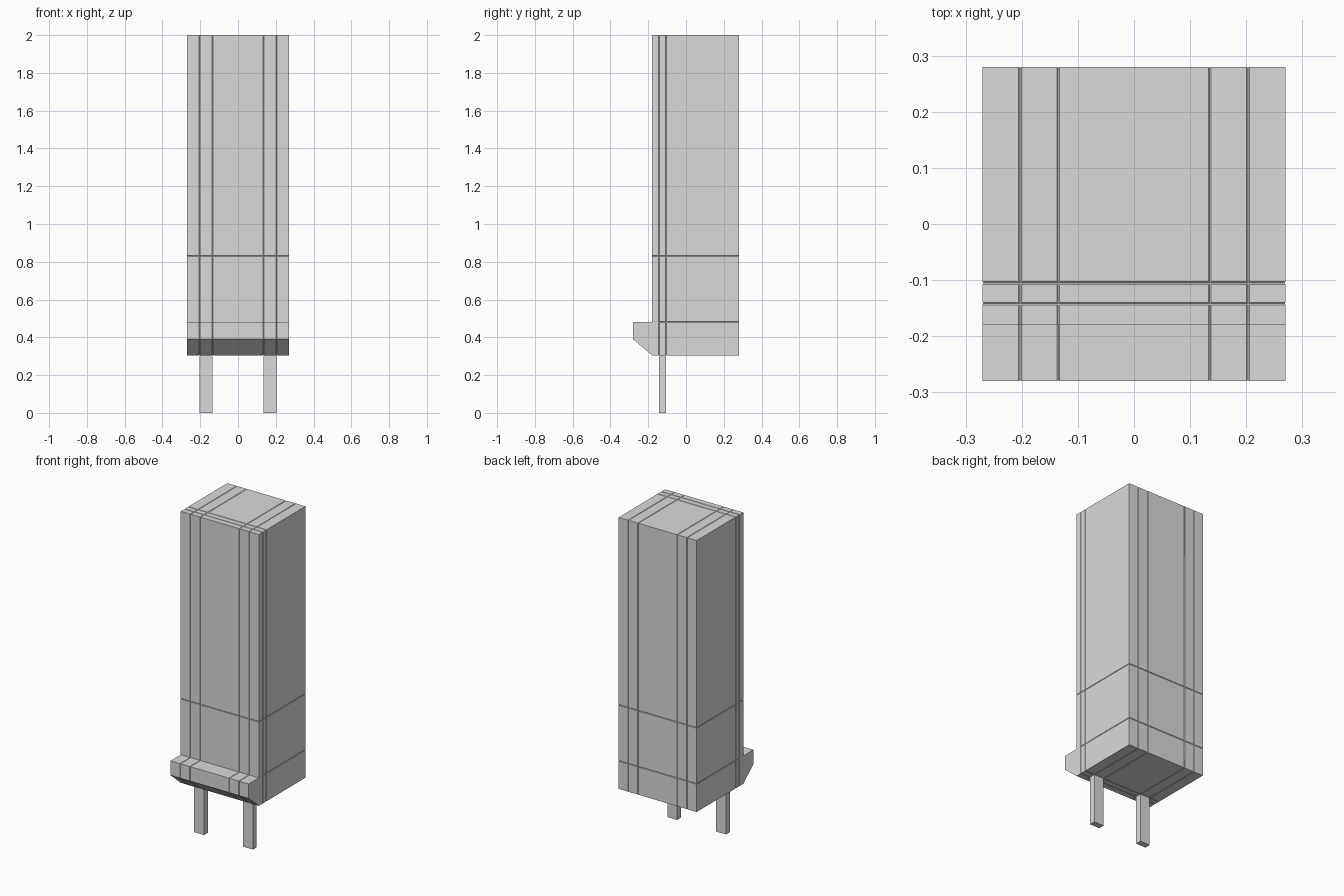
import bpy, bmesh
from mathutils import Vector

cube = bpy.data.objects.get("Cube")
if cube:
    bpy.data.objects.remove(cube, do_unlink=True)

grey = bpy.data.materials.new("light grey")
grey.use_nodes = True
grey.diffuse_color = (0.7, 0.7, 0.7, 1)
grey.node_tree.nodes["Principled BSDF"].inputs["Base Color"].default_value = (0.7, 0.7, 0.7, 1)


def finish(name, bm):
    bmesh.ops.recalc_face_normals(bm, faces=bm.faces)
    mesh = bpy.data.meshes.new(name)
    bm.to_mesh(mesh)
    bm.free()
    mesh.materials.append(grey)
    obj = bpy.data.objects.new(name, mesh)
    bpy.context.collection.objects.link(obj)


HALF_X, BASE, LIP_TOP, FRONT = 0.27, 0.305, 0.48, -0.18
LEG_X, LEG_Y = (0.135, 0.203), (-0.142, -0.105)
SEAM, DEPTH = 0.0025, 0.0025  # half width and depth of a groove

# Body with the front lip: side profile (y, z) extruded across x
profile = [(FRONT, BASE), (0.28, BASE), (0.28, 2), (FRONT, 2),
           (FRONT, LIP_TOP), (-0.28, LIP_TOP), (-0.28, 0.39)]
bm = bmesh.new()
side = bm.faces.new([bm.verts.new((-HALF_X, y, z)) for y, z in profile])
ext = bmesh.ops.extrude_face_region(bm, geom=[side])
bmesh.ops.translate(bm, vec=(2 * HALF_X, 0, 0),
                    verts=[v for v in ext["geom"] if isinstance(v, bmesh.types.BMVert)])
bmesh.ops.recalc_face_normals(bm, faces=bm.faces)

# Fine grooves: cut both borders and the centre of every line
cuts = [(0, s * x) for x in LEG_X for s in (-1, 1)]
cuts += [(1, y) for y in LEG_Y] + [(2, LIP_TOP), (2, 0.83)]
for axis, pos in cuts:
    for offset in (-SEAM, 0, SEAM):
        normal, point = Vector(), Vector()
        normal[axis], point[axis] = 1, pos + offset
        bmesh.ops.bisect_plane(bm, geom=bm.verts[:] + bm.edges[:] + bm.faces[:],
                               plane_co=point, plane_no=normal, dist=1e-5)
bm.normal_update()


def in_groove(vert, axis, pos):
    # The flat top of the lip is not a groove
    on_lip = axis == 2 and pos == LIP_TOP and vert.co.y < FRONT + SEAM
    return abs(vert.co[axis] - pos) < 1e-4 and not on_lip


# Sink the centre lines into the body
sunk = [(v, v.normal.copy()) for v in bm.verts if any(in_groove(v, a, p) for a, p in cuts)]
for vert, normal in sunk:
    vert.co -= normal * DEPTH
finish("body", bm)

# Two legs under the front of the body
for side_name, s in (("left", 1), ("right", -1)):
    bm = bmesh.new()
    bmesh.ops.create_cube(bm, size=1)
    bmesh.ops.scale(bm, verts=bm.verts,
                    vec=(LEG_X[1] - LEG_X[0], LEG_Y[1] - LEG_Y[0], BASE))
    bmesh.ops.translate(bm, verts=bm.verts,
                        vec=(s * sum(LEG_X) / 2, sum(LEG_Y) / 2, BASE / 2))
    finish(side_name + "_leg", bm)
